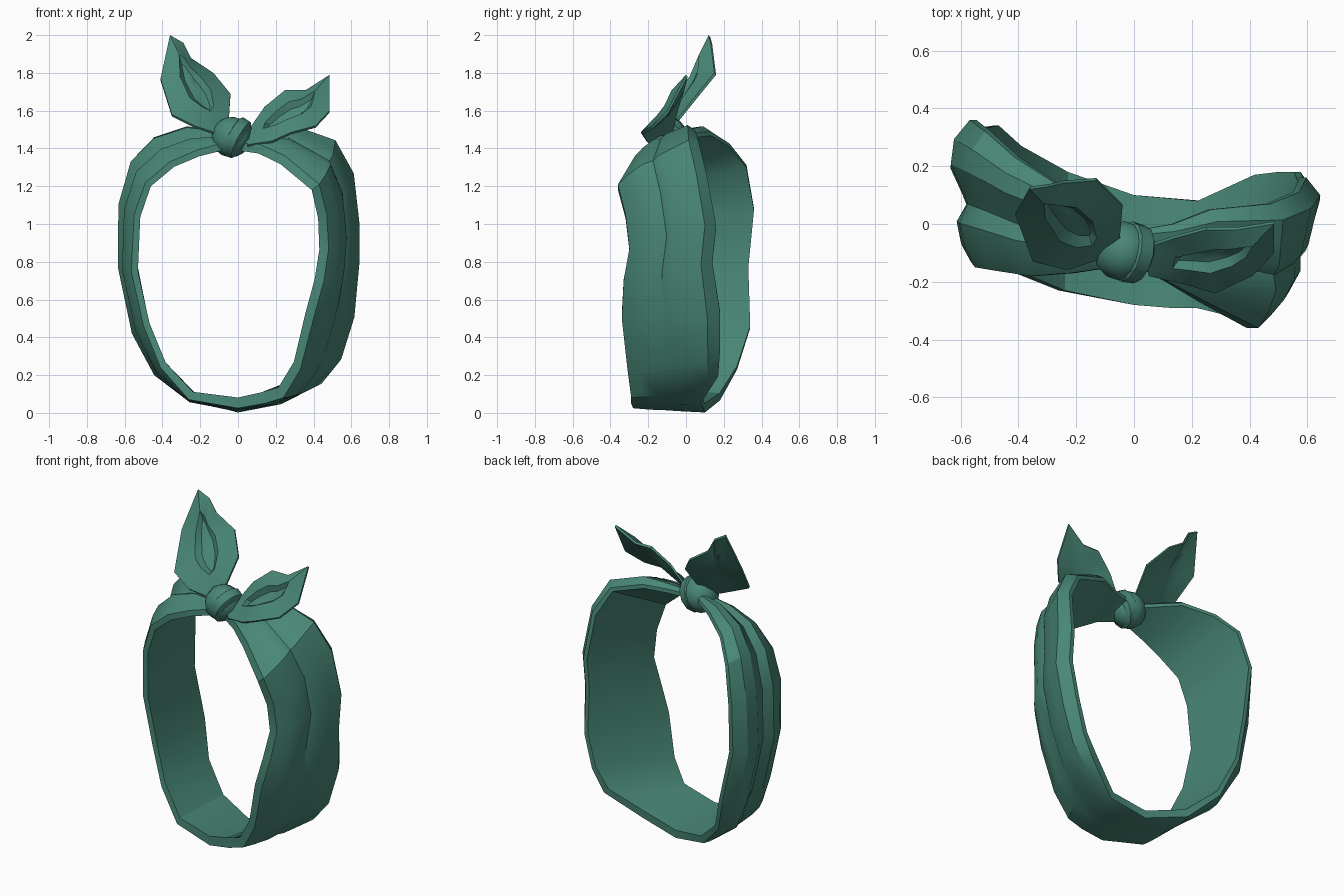
import bpy, bmesh, math
from mathutils import Vector, Matrix

if "Cube" in bpy.data.objects:
    bpy.data.objects.remove(bpy.data.objects["Cube"])

cloth = bpy.data.materials.new("teal_green_cloth")
cloth.diffuse_color = (0.065, 0.24, 0.18, 1)
cloth.use_nodes = True
cloth.node_tree.nodes["Principled BSDF"].inputs["Base Color"].default_value = cloth.diffuse_color


def finish(name, bm, angle=35):
    """Turn a closed bmesh into a named, smoothed object."""
    bmesh.ops.recalc_face_normals(bm, faces=bm.faces)
    me = bpy.data.meshes.new(name)
    bm.to_mesh(me)
    bm.free()
    ob = bpy.data.objects.new(name, me)
    bpy.context.collection.objects.link(ob)
    me.materials.append(cloth)
    bpy.ops.object.select_all(action='DESELECT')
    ob.select_set(True)
    bpy.context.view_layer.objects.active = ob
    bpy.ops.object.shade_smooth_by_angle(angle=math.radians(angle))
    return ob


def loft(bm, rows):
    """Skin closed cross-sections and cap both ends."""
    n = len(rows[0])
    for a, b in zip(rows, rows[1:]):
        for j in range(n):
            m = (j + 1) % n
            bm.faces.new((a[j], a[m], b[m], b[j]))
    bm.faces.new(rows[0])
    bm.faces.new(rows[-1])


def outward(p):
    """Direction away from the middle of the loop."""
    return Vector((p.x, 0, (p.z - 0.77) * 0.75)).normalized()


# Band: front edge point and back edge point at each station round the loop
stations = [
    (0.02, -0.15, 1.43, 0.02, -0.02, 1.49),
    (0.12, -0.20, 1.42, 0.14, 0.00, 1.50),
    (0.25, -0.27, 1.36, 0.28, 0.05, 1.52),
    (0.43, -0.36, 1.21, 0.50, 0.07, 1.45),
    (0.47, -0.32, 1.05, 0.60, 0.11, 1.28),
    (0.48, -0.30, 0.87, 0.63, 0.16, 1.00),
    (0.455, -0.33, 0.70, 0.63, 0.14, 0.80),
    (0.40, -0.34, 0.50, 0.61, 0.18, 0.52),
    (0.33, -0.31, 0.23, 0.55, 0.18, 0.31),
    (0.24, -0.29, 0.08, 0.46, 0.17, 0.18),
    (0.14, -0.29, 0.05, 0.24, 0.08, 0.05),
    (0.00, -0.28, 0.025, 0.00, 0.10, 0.002),
    (-0.26, -0.23, 0.07, -0.25, 0.18, 0.06),
    (-0.41, -0.17, 0.24, -0.43, 0.27, 0.21),
    (-0.50, -0.13, 0.46, -0.53, 0.34, 0.43),
    (-0.565, -0.13, 0.75, -0.60, 0.33, 0.77),
    (-0.55, -0.15, 1.05, -0.61, 0.36, 1.10),
    (-0.49, -0.16, 1.22, -0.55, 0.32, 1.34),
    (-0.36, -0.18, 1.33, -0.44, 0.23, 1.46),
    (-0.22, -0.17, 1.39, -0.27, 0.13, 1.52),
    (-0.08, -0.15, 1.43, -0.08, -0.01, 1.49),
]
# Gathered cloth section: position across the band, bulge on each side
section = [(0, 0, 0), (0.13, 0.034, 0.028), (0.3, 0.052, 0.038), (0.43, 0.032, 0.0),
           (0.5, 0.05, 0.01), (0.7, 0.042, 0.045), (0.87, 0.035, 0.022), (1, -0.035, -0.045)]
bm = bmesh.new()
rows = []
for s in stations:
    front, back = Vector(s[:3]), Vector(s[3:])
    width = min(1, (back - front).length / 0.45)
    left = min(1, max(0, 0.5 - front.x * 3))
    row = []
    for t, right_bulge, left_bulge in section:
        p = front.lerp(back, t)
        k = width * min(1, p.z / 0.35)
        row.append(p + outward(p) * k * (right_bulge * (1 - left) + left_bulge * left))
    # plain inner lining
    low = max(0, 1 - front.z / 0.3)
    row += [row[-1] - outward(back) * (0.025 + 0.025 * low),
            front - outward(front) * (0.05 - 0.015 * left + 0.015 * low)]
    rows.append([bm.verts.new(p) for p in row])
loft(bm, rows)
finish("head_band", bm, 32)

# Knot: rounded core and a strap wrapped diagonally over it
bm = bmesh.new()
bmesh.ops.create_uvsphere(
    bm, u_segments=12, v_segments=8, radius=1,
    matrix=Matrix.Translation((-0.035, -0.095, 1.46)) @ Matrix.Rotation(0.5, 4, 'Y')
    @ Matrix.Diagonal((0.105, 0.105, 0.108, 1)))
finish("knot_core", bm)

bm = bmesh.new()
place = (Matrix.Translation((-0.005, -0.1, 1.455)) @ Matrix.Rotation(math.radians(28), 4, 'Y')
         @ Matrix.Rotation(math.radians(-12), 4, 'Z'))
ring_section = [(-0.035, 0.09), (-0.025, 0.112), (0.025, 0.108), (0.04, 0.085)]
sides = 12
rings = []
for k in range(sides):
    a = 2 * math.pi * k / sides
    rings.append([bm.verts.new(place @ Vector((x, r * math.cos(a) * 0.95, r * math.sin(a))))
                  for x, r in ring_section])
loft(bm, [list(r) for r in zip(*rings)])
finish("knot_strap", bm)


# Tails: leaf-shaped cloth ends, flat behind, with a pinched fold in front
def tail(name, outline, lift):
    bm = bmesh.new()
    pts = [Vector(p) for p in outline]
    mid = sum(pts, Vector()) / len(pts)
    up = Vector((0, -0.65, 0.76))
    axis = (mid - (pts[0] + pts[-1]) / 2).normalized()

    def ring(scale, narrow, h):
        out = []
        for p in pts:
            d = p - mid
            along = axis * d.dot(axis)
            out.append(bm.verts.new(mid + along * scale + (d - along) * narrow + up * h))
        return out
    rings = [ring(0.5, 0.5, -0.016), [bm.verts.new(p - up * 0.014) for p in pts],
             [bm.verts.new(p) for p in pts],
             ring(0.6, 0.36, lift), ring(0.5, 0.2, -lift * 0.3)]
    n = len(pts)
    for a, b in zip(rings, rings[1:]):
        for k in range(n):
            m = (k + 1) % n
            bm.faces.new((a[k], a[m], b[m], b[k]))
    for r, h in ((rings[0], -0.016), (rings[-1], -lift * 0.4)):
        centre = bm.verts.new(mid + up * h)
        for k in range(n):
            bm.faces.new((r[k], r[(k + 1) % n], centre))
    finish(name, bm, 35)


tail("left_tail", [
    (-0.11, -0.12, 1.48), (-0.23, -0.16, 1.52), (-0.35, -0.13, 1.58), (-0.41, 0.03, 1.77),
    (-0.36, 0.12, 2.0), (-0.29, 0.13, 1.96), (-0.25, 0.14, 1.88), (-0.13, 0.15, 1.80),
    (-0.04, 0.06, 1.69), (-0.05, -0.06, 1.54)], 0.022)
tail("right_tail", [
    (0.05, -0.18, 1.42), (0.18, -0.21, 1.44), (0.28, -0.24, 1.485), (0.41, -0.18, 1.52),
    (0.485, -0.10, 1.60), (0.485, 0.0, 1.79), (0.36, -0.02, 1.71), (0.25, -0.02, 1.71),
    (0.14, -0.05, 1.62), (0.05, -0.08, 1.49)], 0.022)
